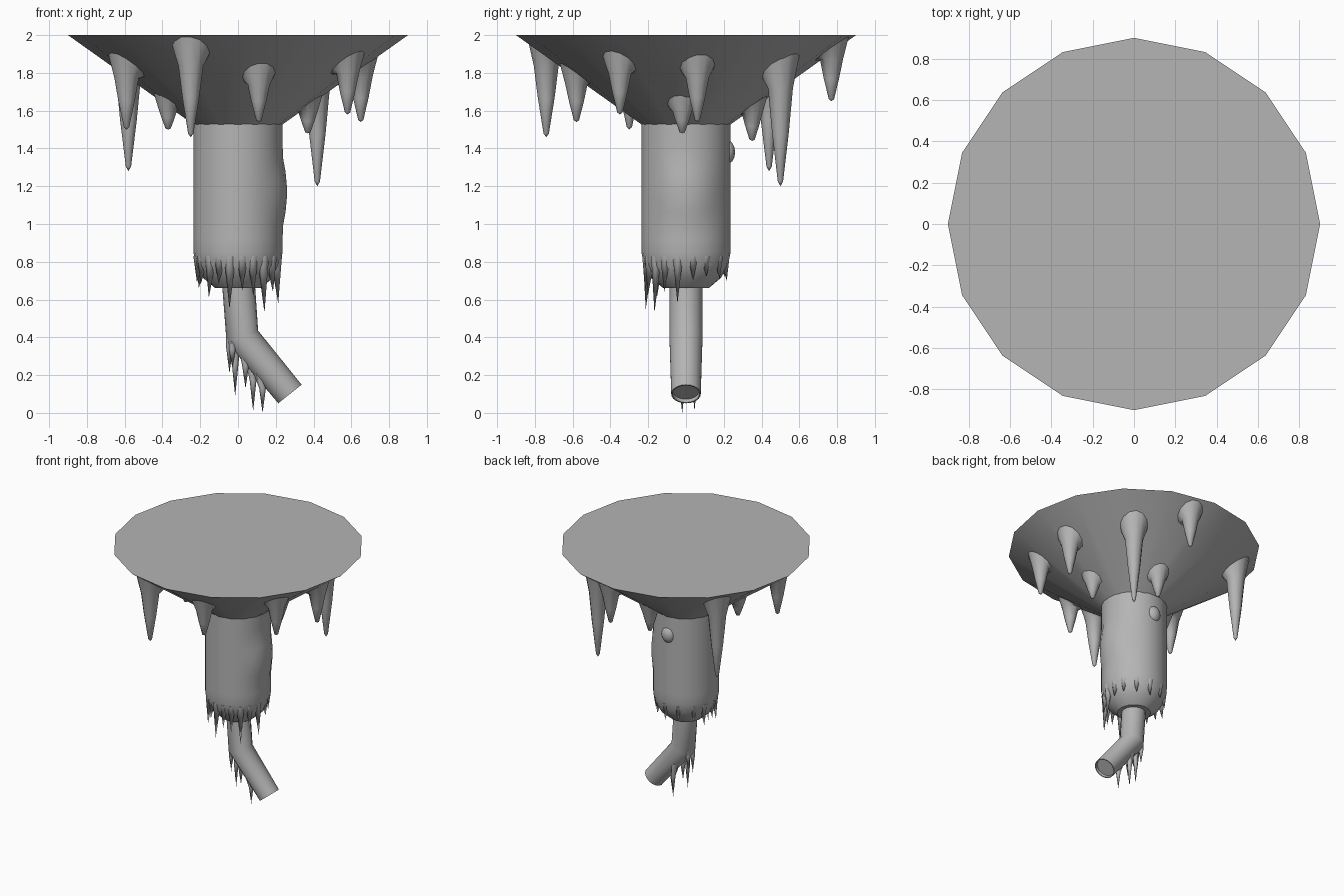
import bpy, bmesh, math
from mathutils import Vector, Matrix

if "Cube" in bpy.data.objects:
    bpy.data.objects.remove(bpy.data.objects["Cube"])

grey = bpy.data.materials.new("dark_grey")
grey.diffuse_color = (0.46, 0.46, 0.46, 1)
grey.use_nodes = True
grey.node_tree.nodes["Principled BSDF"].inputs["Base Color"].default_value = grey.diffuse_color


def finish(bm, name, angle=40):
    bmesh.ops.recalc_face_normals(bm, faces=bm.faces)
    me = bpy.data.meshes.new(name)
    bm.to_mesh(me)
    bm.free()
    me.materials.append(grey)
    me.shade_smooth()
    me.set_sharp_from_angle(angle=math.radians(angle))
    ob = bpy.data.objects.new(name, me)
    bpy.context.collection.objects.link(ob)
    return ob


def skin(bm, rings, cap_start=True, cap_end=True):
    """Join rings of points into a tube; a ring of one point is a tip."""
    vs = [[bm.verts.new(p) for p in r] for r in rings]
    for a, b in zip(vs, vs[1:]):
        n = len(a)
        for i in range(n):
            j = (i + 1) % n
            bm.faces.new((a[i], a[j], b[0]) if len(b) == 1 else (a[i], a[j], b[j], b[i]))
    if cap_start:
        bm.faces.new(vs[0])
    if cap_end and len(vs[-1]) > 1:
        bm.faces.new(vs[-1])


def circle(x, y, z, r, n):
    return [(x + r * math.cos(2 * math.pi * i / n), y + r * math.sin(2 * math.pi * i / n), z)
            for i in range(n)]


def lathe(name, profile, n, bumps=(), angle=40):
    """Turned profile; each bump (centre, radius, height) swells the wall outwards."""
    bm = bmesh.new()
    skin(bm, [circle(0, 0, z, r, n) for r, z in profile])
    for centre, radius, height in bumps:
        for v in bm.verts:
            d = (v.co - Vector(centre)).length / radius
            if d < 1:
                v.co += Vector((v.co.x, v.co.y, 0)).normalized() * height * (1 - d * d)
    return finish(bm, name, angle)


def cone_z(r):
    return 1.53 + (r - 0.24) * 0.47 / 0.66


# Funnel-shaped ice base and hanging cylinder with a soft ice bulge
lathe("ice_funnel", [(0.2, 1.50), (0.24, 1.53), (0.9, 2.0)], 16)
lathe("cylinder_body", [(0.12, 0.66), (0.185, 0.715), (0.222, 0.78), (0.236, 0.85)]
      + [(0.236, 0.85 + 0.071 * i) for i in range(1, 11)], 24,
      [((0.235, 0.0, 1.17), 0.19, 0.023)])

# Small ice lump on the back of the body
bm = bmesh.new()
bmesh.ops.create_uvsphere(bm, u_segments=12, v_segments=8, radius=1, matrix=Matrix.LocRotScale(
    Vector((0, 0.215, 1.38)), None, Vector((0.055, 0.045, 0.065))))
finish(bm, "ice_lump")

# Large icicles under the funnel: x, y, tip height
big = [(-0.25, -0.74, 1.46), (0.11, -0.58, 1.54), (0.58, -0.35, 1.58), (0.65, 0.06, 1.54),
       (0.37, -0.02, 1.48), (0.42, 0.50, 1.20), (0.07, 0.35, 1.44), (0.12, 0.77, 1.65),
       (-0.58, 0.44, 1.28), (-0.59, -0.30, 1.50), (-0.37, -0.12, 1.50)]
bm = bmesh.new()
for x, y, tip in big:
    top = cone_z(math.hypot(x, y))
    h = top - tip
    u = Vector((x, y, 0)).normalized()
    k = min(1.0, 0.65 + h)
    # flared root is tilted to lie along the funnel slope
    root = [(px, py, min(1.99, pz + 0.71 * (Vector((px - x, py - y, 0)).dot(u)) + 0.012))
            for px, py, pz in circle(x, y, top, 0.1 * k, 12)]
    skin(bm, [root, circle(x, y, top - 0.17 * h, 0.066 * k, 12),
              circle(x, y, top - 0.55 * h, 0.044 * k, 12),
              circle(x, y, tip + 0.04 * h, 0.014, 12), [(x, y, tip)]])
finish(bm, "large_icicles", 80)

# Small icicles around the bottom of the body: angle, tip height
small = [(-175, 0.69), (-155, 0.68), (-135, 0.61), (-118, 0.68), (-102, 0.55), (-84, 0.65),
         (-68, 0.62), (-50, 0.53), (-32, 0.64), (-12, 0.58), (10, 0.70), (30, 0.72),
         (55, 0.71), (82, 0.70), (110, 0.72), (140, 0.70), (162, 0.66)]
bm = bmesh.new()
for deg, tip in small:
    a = math.radians(deg)
    c, s = math.cos(a), math.sin(a)
    skin(bm, [circle(0.205 * c, 0.205 * s, 0.83, 0.032, 6), [(0.218 * c, 0.218 * s, tip)]])
finish(bm, "body_icicles", 60)


# Bent pipe with a recessed open end
def tilted(cx, cz, r, direction, n=18):
    rot = Vector((0, 0, -1)).rotation_difference(Vector(direction).normalized())
    return [Vector((cx, 0, cz)) + rot @ Vector(p) for p in circle(0, 0, 0, r, n)]


slant = Vector((0.62, 0, -0.78))
bm = bmesh.new()
skin(bm, [tilted(0.0, 0.72, 0.087, (0.06, 0, -1)),
          tilted(0.023, 0.405, 0.089, (0.34, 0, -0.94)),
          tilted(0.275, 0.10, 0.079, slant),
          tilted(0.275, 0.10, 0.072, slant),
          tilted(0.262, 0.116, 0.070, slant)])
finish(bm, "bent_pipe")

# Thin icicles under the pipe: x, y, root height, tip height
thin = [(-0.045, -0.02, 0.44, 0.21), (-0.03, -0.04, 0.40, 0.24), (-0.04, 0.03, 0.42, 0.25),
        (-0.015, 0.0, 0.38, 0.09), (0.04, -0.02, 0.33, 0.13), (0.08, 0.045, 0.28, 0.01),
        (0.13, -0.02, 0.22, 0.0)]
bm = bmesh.new()
for x, y, top, tip in thin:
    skin(bm, [circle(x * 0.8, y, top, 0.026, 6), circle(x, y, top * 0.6 + tip * 0.4, 0.018, 6),
              [(x, y, tip)]])
finish(bm, "pipe_icicles", 60)
